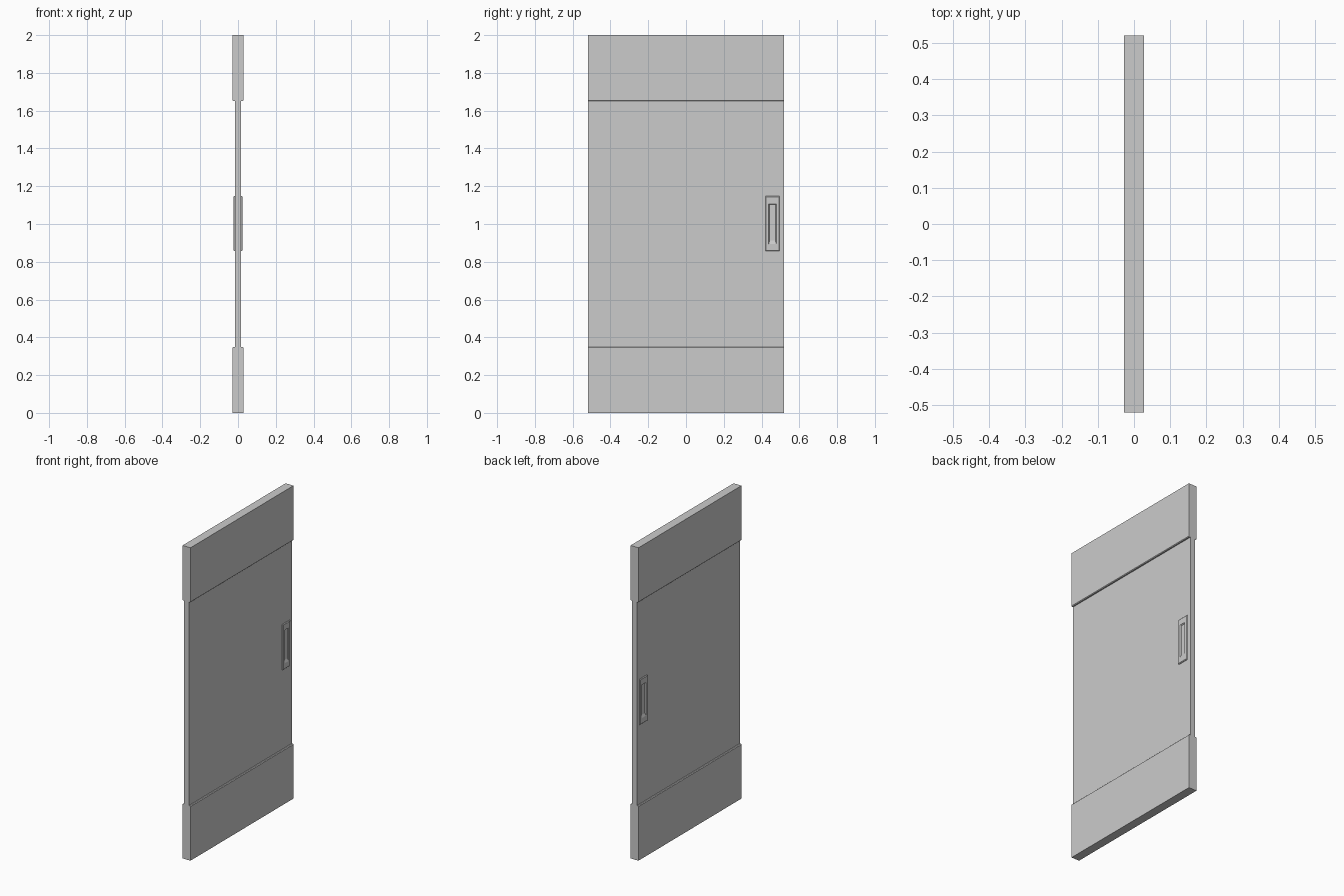
import bpy, bmesh

if "Cube" in bpy.data.objects:
    bpy.data.objects.remove(bpy.data.objects["Cube"])

def prism(name, outline, y0, y1):
    """Extrude an (x, z) outline along y."""
    bm = bmesh.new()
    face = bm.faces.new([bm.verts.new((x, y0, z)) for x, z in outline])
    ext = bmesh.ops.extrude_face_region(bm, geom=[face])
    moved = [v for v in ext["geom"] if isinstance(v, bmesh.types.BMVert)]
    bmesh.ops.translate(bm, verts=moved, vec=(0, y1 - y0, 0))
    return finish(name, bm)

def finish(name, bm):
    bmesh.ops.recalc_face_normals(bm, faces=bm.faces)
    me = bpy.data.meshes.new(name)
    bm.to_mesh(me)
    bm.free()
    ob = bpy.data.objects.new(name, me)
    bpy.context.collection.objects.link(ob)
    return ob

W, T, M, C = 0.52, 0.028, 0.017, 0.004

# Door leaf: thick rails at top and bottom, thin panel between, chamfered steps
half = [(T, 0), (T, 0.35 - C), (T - C, 0.35), (M, 0.35),
        (M, 1.65), (T - C, 1.65), (T, 1.65 + C), (T, 2)]
prism("door_leaf", half + [(-x, z) for x, z in reversed(half)], -W, W)

def handle_plate(name, side):
    """Raised plate with sloped rim and a recessed tapered finger slot."""
    bm = bmesh.new()
    # rings: x, y half-width, z bottom, z top
    rings = [(0.016, 0.038, 0.857, 1.148), (0.020, 0.038, 0.857, 1.148),
             (0.024, 0.034, 0.861, 1.144), (0.024, 0.020, 0.895, 1.107),
             (0.0175, 0.015, 0.912, 1.102)]
    loops = [[bm.verts.new((side * x, 0.458 + a * w, z))
              for a, z in ((-1, lo), (1, lo), (1, hi), (-1, hi))]
             for x, w, lo, hi in rings]
    for a, b in zip(loops, loops[1:]):
        for i in range(4):
            j = (i + 1) % 4
            bm.faces.new((a[i], a[j], b[j], b[i]))
    bm.faces.new(loops[0])
    bm.faces.new(loops[-1])
    return finish(name, bm)

# A handle plate on each face of the door
for label, side in (("right", 1), ("left", -1)):
    handle_plate("handle_plate_" + label, side)
